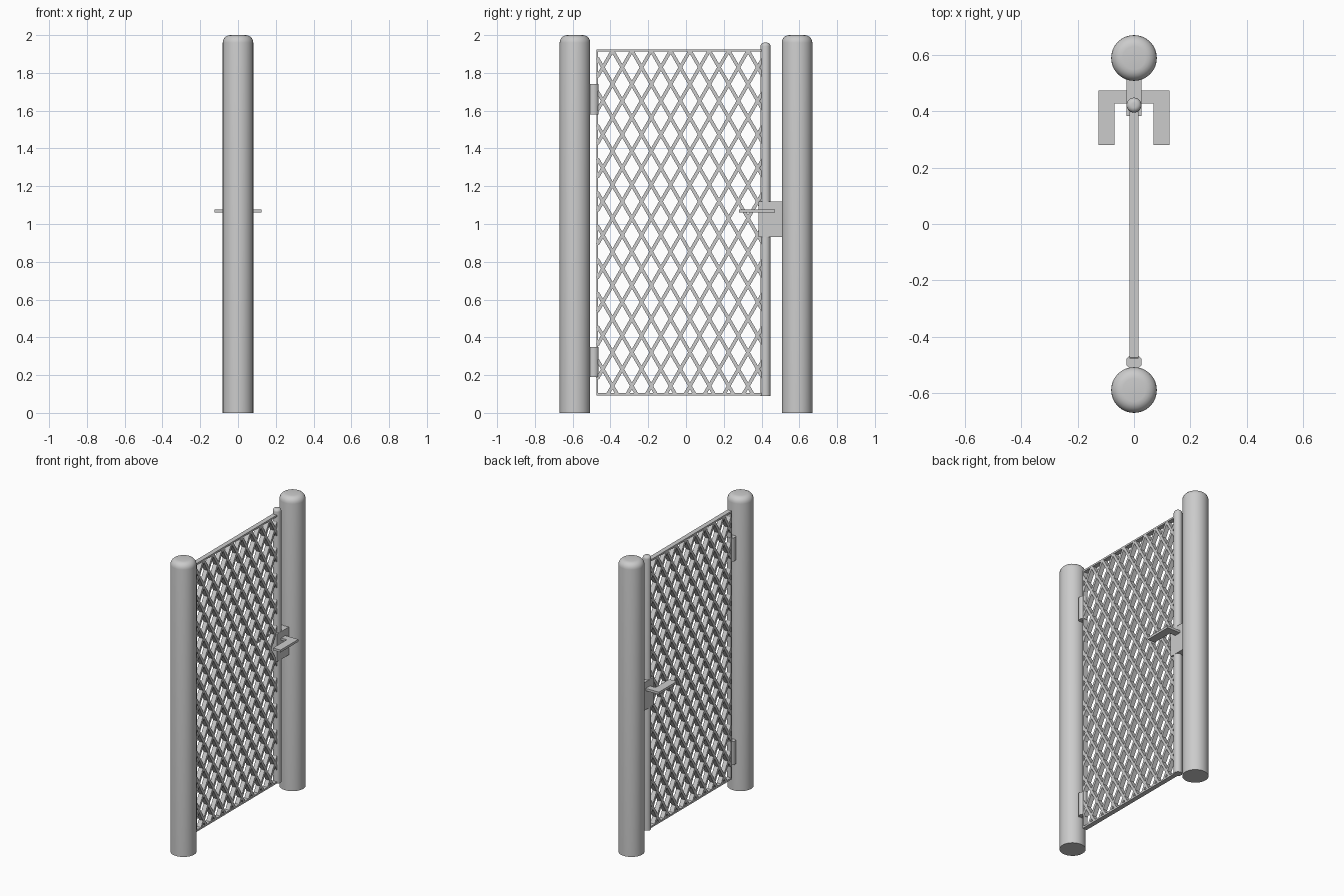
import bpy, bmesh, math
from mathutils import Matrix, Vector

if "Cube" in bpy.data.objects:
    bpy.data.objects.remove(bpy.data.objects["Cube"])


def finish(bm, name, smooth=0):
    bmesh.ops.recalc_face_normals(bm, faces=bm.faces[:])
    mesh = bpy.data.meshes.new(name)
    bm.to_mesh(mesh)
    bm.free()
    ob = bpy.data.objects.new(name, mesh)
    bpy.context.collection.objects.link(ob)
    if smooth:
        bpy.ops.object.select_all(action='DESELECT')
        ob.select_set(True)
        bpy.context.view_layer.objects.active = ob
        bpy.ops.object.shade_smooth_by_angle(angle=math.radians(smooth))
    return ob


def box(name, lo, hi):
    bm = bmesh.new()
    lo, hi = Vector(lo), Vector(hi)
    m = Matrix.Translation((lo + hi) / 2) @ Matrix.Diagonal((*(hi - lo), 1))
    bmesh.ops.create_cube(bm, size=1, matrix=m)
    return finish(bm, name)


def pole(name, y, r, z0, z1, round_top=0.0, sides=32):
    bm = bmesh.new()
    m = Matrix.Translation((0, y, (z0 + z1) / 2))
    if sides == 8:
        m = m @ Matrix.Rotation(math.pi / 8, 4, 'Z')
    bmesh.ops.create_cone(bm, cap_ends=True, segments=sides, radius1=r, radius2=r,
                          depth=z1 - z0, matrix=m)
    if round_top:
        rim = [e for e in bm.edges if all(v.co.z > z1 - 1e-4 for v in e.verts)]
        bmesh.ops.bevel(bm, geom=rim, offset=round_top, segments=5, profile=0.5,
                        affect='EDGES')
    return finish(bm, name, smooth=50)


# Fixed posts on both sides
pole("hinge_post", -0.588, 0.081, 0, 2, 0.04)
pole("latch_post", 0.588, 0.081, 0, 2, 0.04)

# Gate stile carrying the lock
pole("gate_stile", 0.421, 0.0265, 0.09, 1.96, 0.018, 24)

# Thin gate frame
Y0, Y1, Z0, Z1, T = -0.473, 0.41, 0.092, 1.924, 0.016
box("frame_top", (-T, Y0, Z1 - 0.012), (T, Y1, Z1))
box("frame_bottom", (-T, Y0, Z0), (T, Y1, Z0 + 0.012))
box("frame_side", (-T, Y0, Z0), (T, Y0 + 0.008, Z1))

# Diamond lattice: two families of slanted bars clipped to the frame
PITCH, COT, HALF_W, D = 0.1025, 1 / math.tan(math.radians(60)), 0.009, 0.0155
ya, yb, za, zb = Y0 + 0.004, 0.405, Z0 + 0.006, Z1 - 0.006
bm = bmesh.new()
for s in (1, -1):
    for k in range(-14, 24):
        yc = -0.389 + k * PITCH
        t0 = max(0, min((ya - yc) * s, (yb - yc) * s) / COT)
        t1 = min(zb - za, max((ya - yc) * s, (yb - yc) * s) / COT)
        if t1 - t0 < 0.01:
            continue
        p = Vector((0, yc + s * t0 * COT, zb - t0))
        q = Vector((0, yc + s * t1 * COT, zb - t1))
        d = q - p
        m = (Matrix.Translation((p + q) / 2)
             @ Matrix.Rotation(math.atan2(d.z, d.y), 4, 'X')
             @ Matrix.Diagonal((2 * D, d.length, 2 * HALF_W, 1)))
        bmesh.ops.create_cube(bm, size=1, matrix=m)
finish(bm, "lattice")

# Hinges
for name, z in (("hinge_lower", 0.19), ("hinge_upper", 1.58)):
    pole(name, -0.489, 0.029, z, z + 0.16, sides=8)

# Lock case
box("lock_case", (-0.027, 0.383, 0.93), (0.027, 0.52, 1.12))

# L-shaped lever handles, one on each face
outline = [(0.02, 0.427), (0.069, 0.427), (0.069, 0.28),
           (0.125, 0.28), (0.125, 0.472), (0.02, 0.472)]
for name, s in (("handle_right", 1), ("handle_left", -1)):
    bm = bmesh.new()
    f = bm.faces.new([bm.verts.new((s * x, y, 1.06)) for x, y in outline])
    ext = bmesh.ops.extrude_face_region(bm, geom=[f])
    bmesh.ops.translate(bm, vec=(0, 0, 0.016),
                        verts=[g for g in ext["geom"] if isinstance(g, bmesh.types.BMVert)])
    finish(bm, name)
